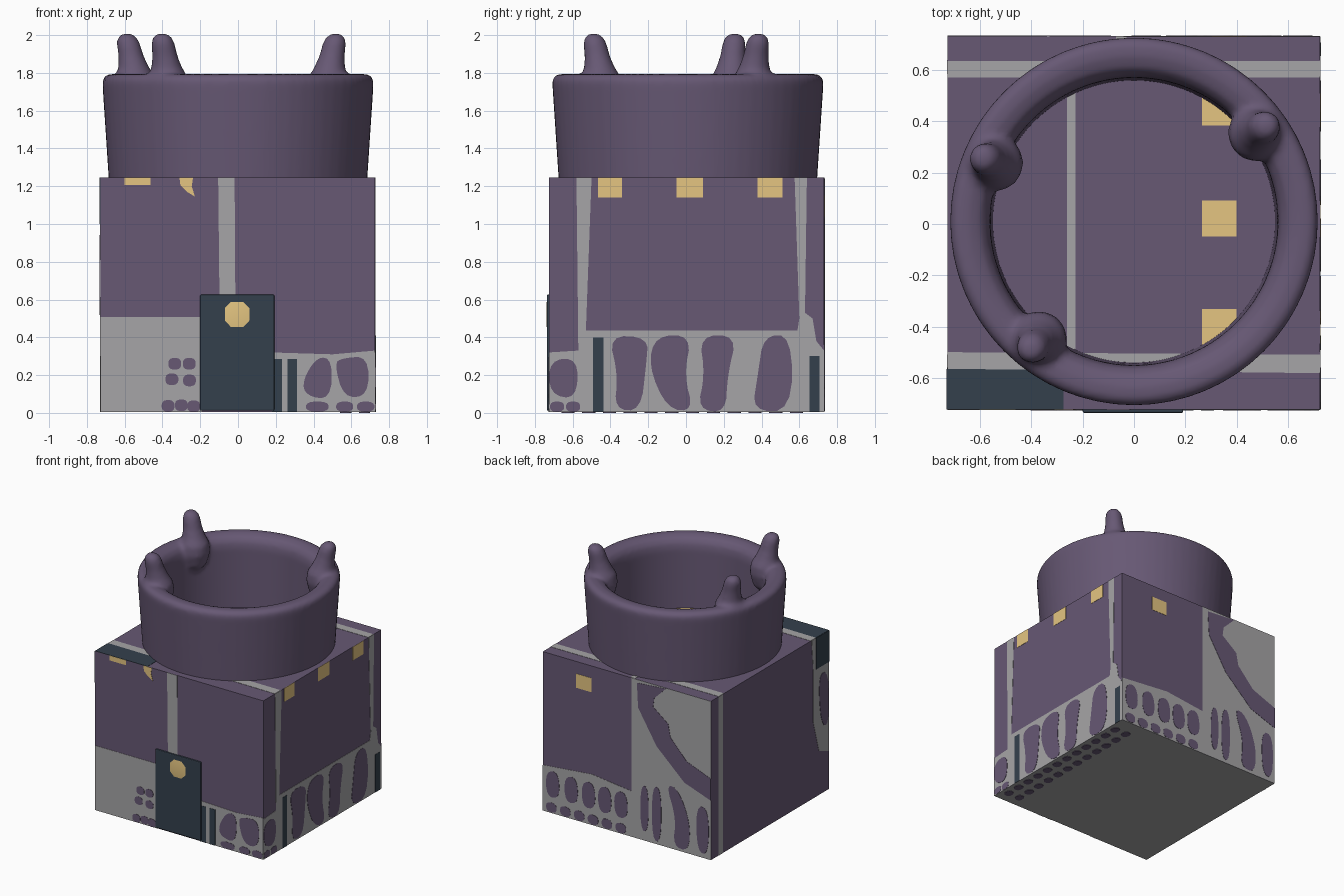
import bpy, bmesh, math
from mathutils import Vector

if "Cube" in bpy.data.objects:
    bpy.data.objects.remove(bpy.data.objects["Cube"])

X0, X1, Y0, Y1, H, GROUND = -0.728, 0.726, -0.724, 0.731, 1.245, 0.004


def material(name, rgb):
    m = bpy.data.materials.new(name)
    m.diffuse_color = (*rgb, 1)
    m.use_nodes = True
    m.node_tree.nodes["Principled BSDF"].inputs["Base Color"].default_value = m.diffuse_color
    return m


PURPLE = material("dusty purple", (0.135, 0.098, 0.175))
GREY = material("stone grey", (0.38, 0.375, 0.385))
GOLD = material("window gold", (0.78, 0.56, 0.22))
SLATE = material("dark slate", (0.034, 0.051, 0.073))

# Wall coordinates (u, v, height above the wall) to space
SIDES = {
    "front": lambda u, v, d: (u, Y0 - d, v),
    "back": lambda u, v, d: (u, Y1 + d, v),
    "right": lambda u, v, d: (X1 + d, u, v),
    "left": lambda u, v, d: (X0 - d, u, v),
    "top": lambda u, v, d: (u, v, H + d),
    "bottom": lambda u, v, d: (u, v, GROUND - d),
}


def finish(name, bm, *mats):
    bmesh.ops.recalc_face_normals(bm, faces=bm.faces)
    me = bpy.data.meshes.new(name)
    bm.to_mesh(me)
    bm.free()
    for m in mats:
        me.materials.append(m)
    ob = bpy.data.objects.new(name, me)
    bpy.context.collection.objects.link(ob)
    return ob


def soften(pts):
    """Cut the corners of a closed outline."""
    out = []
    for i, p in enumerate(pts):
        a, b = Vector(p), Vector(pts[(i + 1) % len(pts)])
        out += [a.lerp(b, 0.25), a.lerp(b, 0.75)]
    return out


def paint(name, side, mat, shapes, layer=1, soft=0):
    """Thin plates on one wall: (u0, u1, v0, v1) boxes or point outlines."""
    bm = bmesh.new()
    for s in shapes:
        if not isinstance(s[0], tuple):
            a, b, c, d = s
            s = [(a, c), (b, c), (b, d), (a, d)]
        for _ in range(soft):
            s = soften(s)
        vs = [bm.verts.new(SIDES[side](p[0], p[1], 0)) for p in s]
        f = bm.faces.new(vs)
        r = bmesh.ops.extrude_face_region(bm, geom=[f])
        shift = Vector(SIDES[side](0, 0, 0.002 * layer)) - Vector(SIDES[side](0, 0, 0))
        bmesh.ops.translate(bm, vec=shift, verts=[e for e in r["geom"] if isinstance(e, bmesh.types.BMVert)])
    return finish(name, bm, mat)


def box(name, x0, x1, y0, y1, z0, z1, *mats):
    bm = bmesh.new()
    bmesh.ops.create_cube(bm, size=1)
    for v in bm.verts:
        v.co = ((x0, x1)[v.co.x > 0], (y0, y1)[v.co.y > 0], (z0, z1)[v.co.z > 0])
    return finish(name, bm, *mats)


# Body block with a grey underside
body = box("body", X0, X1, Y0, Y1, GROUND, H, PURPLE, GREY)
for p in body.data.polygons:
    p.material_index = int(p.normal.z < -0.5)

# Collar: lathed wall with rounded rim, fused with three horns
bm = bmesh.new()
N = 64
wall = [(0.682, 1.2), (0.717, 1.73), (0.717, 1.765), (0.70, 1.79), (0.65, 1.795),
        (0.60, 1.78), (0.572, 1.745), (0.562, 1.70), (0.55, 1.2)]
rings = []
for r, z in wall:
    rings.append([bm.verts.new((r * math.cos(2 * math.pi * i / N), 0.01 + r * math.sin(2 * math.pi * i / N), z))
                  for i in range(N)])
for k in range(len(rings)):
    a, b = rings[k], rings[(k + 1) % len(rings)]
    for i in range(N):
        j = (i + 1) % N
        bm.faces.new((a[i], a[j], b[j], b[i]))

horn = [(0.585, 1.56, 0.03), (0.585, 1.62, 0.085), (0.59, 1.71, 0.112), (0.59, 1.78, 0.105),
        (0.60, 1.83, 0.082), (0.615, 1.89, 0.068), (0.632, 1.96, 0.062), (0.637, 1.99, 0.05), (0.64, 2.008, 0.025)]
for deg in (157, 231, 36):
    t = math.radians(deg)
    out, across = Vector((math.cos(t), math.sin(t), 0)), Vector((-math.sin(t), math.cos(t), 0))
    loops = []
    for r, z, w in horn:
        c = out * r + Vector((0, 0.008, z))
        loops.append([bm.verts.new(c + w * (out * math.cos(q * math.pi / 8) + across * math.sin(q * math.pi / 8)))
                      for q in range(16)])
    for a, b in zip(loops, loops[1:]):
        for i in range(16):
            j = (i + 1) % 16
            bm.faces.new((a[i], a[j], b[j], b[i]))
    bm.faces.new(loops[0][::-1])
    bm.faces.new(loops[-1])
collar = finish("horned_collar", bm, PURPLE)
rem = collar.modifiers.new("fuse", "REMESH")
rem.mode, rem.voxel_size, rem.use_smooth_shade = "VOXEL", 0.016, True
sm = collar.modifiers.new("blend", "SMOOTH")
sm.factor, sm.iterations = 0.5, 5

# Front door with its window
door = box("door", -0.2, 0.192, -0.737, Y0 + 0.01, 0.012, 0.626, SLATE)
bev = door.modifiers.new("edge", "BEVEL")
bev.width, bev.segments = 0.006, 2
paint("door_window", "front", GOLD, [(-0.07, 0.06, 0.455, 0.588)], 7.2, 1).data.transform
bpy.data.objects["door_window"].modifiers.new("corner", "WEIGHTED_NORMAL")

# Front wall
paint("front_stone", "front", GREY, [
    (X0, -0.19, GROUND, 0.508),
    [(0.18, GROUND), (X1, GROUND), (X1, 0.33), (0.5, 0.31), (0.18, 0.32)],
    [(-0.098, 0.6), (-0.014, 0.6), (-0.018, H), (-0.105, H)]])
dots = [(-0.335, 0.26), (-0.258, 0.26), (-0.35, 0.178), (-0.257, 0.172), (-0.37, 0.037), (-0.3, 0.04), (-0.235, 0.035)]
paint("front_pebbles", "front", PURPLE, [(u - 0.034, u + 0.034, v - 0.031, v + 0.031) for u, v in dots], 2, 2)
paint("front_cells", "front", PURPLE, [
    [(0.34, 0.17), (0.36, 0.09), (0.49, 0.07), (0.5, 0.28), (0.42, 0.3)],
    [(0.51, 0.26), (0.56, 0.08), (0.69, 0.09), (0.69, 0.3), (0.55, 0.29)],
    (0.36, 0.48, 0.006, 0.06), (0.52, 0.61, 0.006, 0.06), (0.63, 0.722, 0.006, 0.06)], 2, 2)
paint("front_bars", "front", SLATE, [(0.18, 0.232, GROUND, 0.285), (0.262, 0.312, GROUND, 0.285)], 2)
paint("front_windows", "front", GOLD, [
    (-0.602, -0.462, 1.207, H),
    [(-0.31, H), (-0.238, H), (-0.245, 1.2), (-0.228, 1.145), (-0.27, 1.17), (-0.305, 1.205)]])

# Right wall
paint("right_stone", "right", GREY, [
    [(Y0, GROUND), (Y1, GROUND), (Y1, 0.33), (0.69, 0.38), (0.67, 0.5), (0.63, 0.53), (0.64, H),
     (0.575, H), (0.6, 0.5), (0.59, 0.435), (-0.53, 0.435), (-0.5, H), (-0.58, H), (-0.57, 0.33), (Y0, 0.32)]])
paint("right_bars", "right", SLATE, [(-0.492, -0.436, GROUND, 0.4), (0.655, 0.708, GROUND, 0.3)], 2)
paint("right_cells", "right", PURPLE, [
    [(-0.41, 0.41), (-0.2, 0.4), (-0.21, 0.26), (-0.24, 0.01), (-0.38, 0.02), (-0.36, 0.2)],
    [(-0.16, 0.41), (0.03, 0.41), (-0.01, 0.2), (0.04, 0.01), (-0.1, 0.02), (-0.2, 0.25)],
    [(0.07, 0.41), (0.27, 0.41), (0.22, 0.2), (0.21, 0.0), (0.06, 0.02), (0.1, 0.2)],
    [(0.41, 0.41), (0.56, 0.41), (0.56, 0.01), (0.35, 0.01), (0.38, 0.2)],
    [(Y0, 0.28), (-0.57, 0.29), (-0.58, 0.07), (Y0, 0.1)],
    (-0.72, -0.645, 0.006, 0.06), (-0.635, -0.56, 0.006, 0.06)], 2, 2)
paint("right_windows", "right", GOLD, [
    (-0.466, -0.34, 1.14, H), (-0.05, 0.09, 1.14, H), (0.378, 0.51, 1.14, H)])

# Back wall: stone base, and a stone field crossed by a purple arc
paint("back_stone", "back", GREY, [
    [(X0, GROUND), (X1, GROUND), (X1, 0.36), (0.3, 0.4), (-0.04, 0.36), (-0.04, H), (X0, H)]])
paint("back_arc", "back", PURPLE, [
    [(-0.09, 1.22), (-0.34, 1.24), (-0.24, 1.14), (-0.23, 1.07), (-0.36, 0.97), (-0.38, 0.87),
     (-0.52, 0.72), (X0, 0.64), (X0, 0.47), (-0.5, 0.55), (-0.26, 0.77), (-0.1, 1.03)]], 2)
paint("back_cells", "back", PURPLE, [
    *[[(x - 0.055, 0.14), (x + 0.06, 0.12), (x + 0.07, 0.32), (x - 0.04, 0.34)] for x in (0.63, 0.47, 0.32, 0.18, 0.04)],
    *[(x - 0.045, x + 0.045, 0.01, 0.085) for x in (0.65, 0.53, 0.41, 0.29, 0.17, 0.05)],
    (-0.19, -0.12, 0.08, 0.43), (-0.3, -0.22, 0.03, 0.45),
    [(-0.34, 0.5), (-0.45, 0.48), (-0.55, 0.25), (-0.54, 0.02), (-0.4, 0.03), (-0.43, 0.25)],
    [(-0.6, 0.4), (-0.71, 0.4), (-0.71, 0.04), (-0.61, 0.04)]], 2, 2)
paint("back_window", "back", GOLD, [(0.305, 0.44, 1.04, 1.15)])

# Left wall
paint("left_stone", "left", GREY, [
    (0.585, 0.64, GROUND, H),
    [(-0.51, H), (-0.56, H), (-0.57, 1.0), (Y0, 1.0), (Y0, 0.3), (-0.6, 0.35), (-0.53, 0.6), (-0.53, 1.0)]])
paint("left_cell", "left", PURPLE, [[(-0.59, 0.95), (-0.72, 0.93), (-0.72, 0.5), (-0.62, 0.55)]], 2, 2)
paint("left_slate", "left", SLATE, [(Y0, -0.565, 1.0, H)], 2)

# Roof
paint("roof_lines", "top", GREY, [
    [(X0, -0.565), (X1, -0.582), (X1, -0.51), (X0, -0.5)],
    (X0, X1, 0.572, 0.636), (-0.262, -0.228, -0.51, 0.58), (-0.07, -0.03, 0.63, Y1)])
paint("roof_slate", "top", SLATE, [(X0, -0.275, Y0, -0.565)])
paint("roof_windows", "top", GOLD, [(0.265, 0.4, v, v + 0.14) for v in (-0.472, -0.048, 0.384)])

# Underside pebbles along the right edge
paint("under_pebbles", "bottom", PURPLE, [
    (x - 0.03, x + 0.03, -0.66 + 0.11 * i, -0.59 + 0.11 * i) for x in (0.67, 0.57) for i in range(12)], 2, 2)
